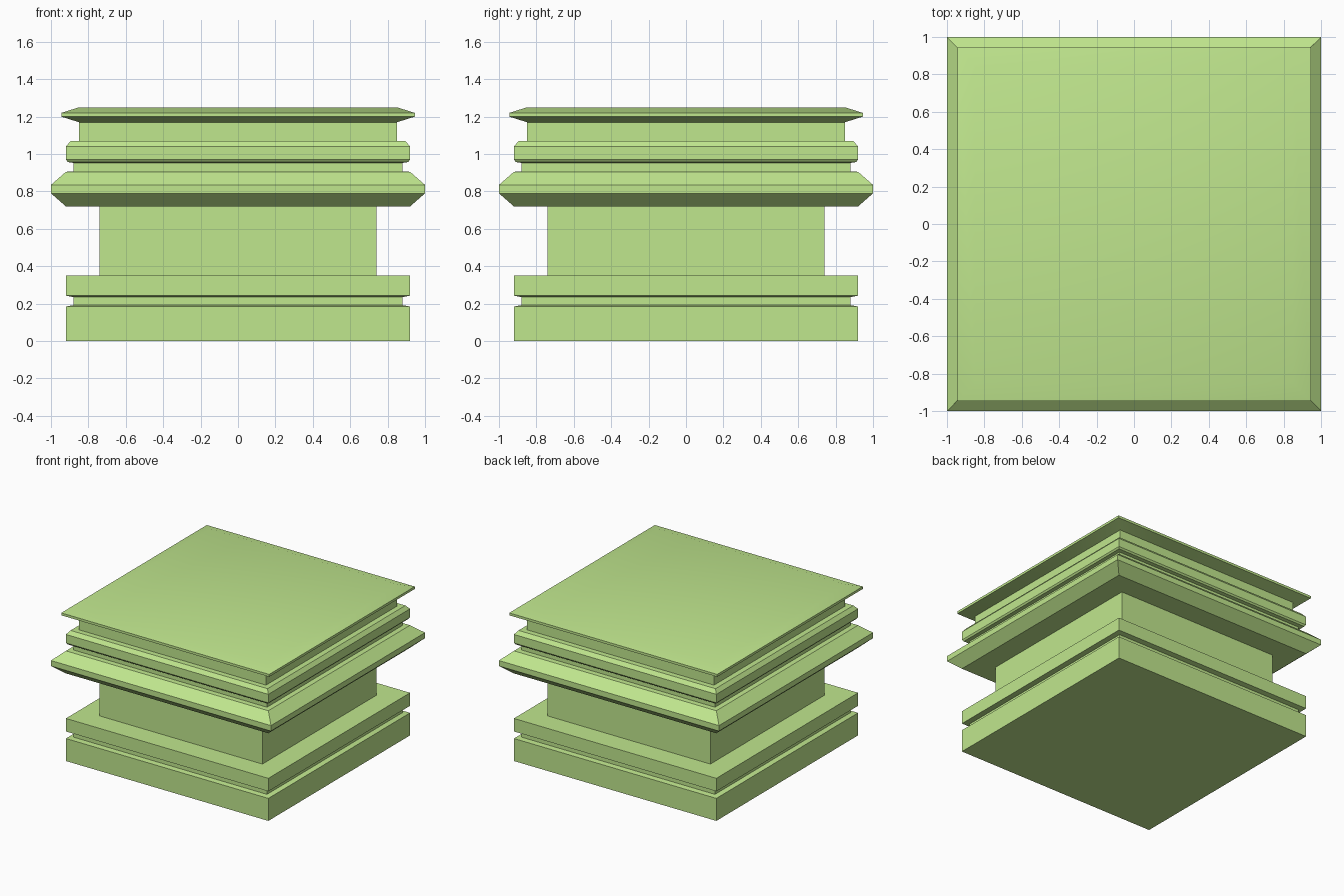
import bpy, bmesh, math

if "Cube" in bpy.data.objects:
    bpy.data.objects.remove(bpy.data.objects["Cube"])

# Half-width and height of each square ring, bottom to top
profile = [
    # plinth and lower groove
    (0.92, 0.0), (0.92, 0.185), (0.88, 0.192), (0.88, 0.235),
    # base slab
    (0.92, 0.243), (0.92, 0.35),
    # shaft
    (0.74, 0.35), (0.74, 0.72),
    # wide bevelled moulding
    (0.92, 0.72), (1.0, 0.79), (1.0, 0.835), (0.92, 0.905),
    # upper groove
    (0.88, 0.908), (0.88, 0.953),
    # rounded band
    (0.91, 0.957), (0.92, 0.97), (0.92, 1.04), (0.895, 1.07),
    # neck
    (0.85, 1.07), (0.85, 1.17),
    # shallow cap
    (0.945, 1.20), (0.945, 1.22), (0.85, 1.25),
]
corners = [(-1, -1), (1, -1), (1, 1), (-1, 1)]

# Sweep the profile around a square
bm = bmesh.new()
rings = [[bm.verts.new((sx * r, sy * r, z)) for sx, sy in corners] for r, z in profile]
for lower, upper in zip(rings, rings[1:]):
    for i in range(4):
        j = (i + 1) % 4
        bm.faces.new((lower[i], lower[j], upper[j], upper[i]))
bm.faces.new(rings[0][::-1])
bm.faces.new(rings[-1])
bmesh.ops.recalc_face_normals(bm, faces=bm.faces[:])

mesh = bpy.data.meshes.new("pedestal")
bm.to_mesh(mesh)
bm.free()
pedestal = bpy.data.objects.new("pedestal", mesh)
bpy.context.collection.objects.link(pedestal)

# Light green finish
green = bpy.data.materials.new("light_green")
green.diffuse_color = (0.53, 0.80, 0.27, 1)
green.use_nodes = True
green.node_tree.nodes["Principled BSDF"].inputs["Base Color"].default_value = green.diffuse_color
mesh.materials.append(green)

# Soft shading on shallow angles, crisp mouldings elsewhere
bpy.context.view_layer.objects.active = pedestal
pedestal.select_set(True)
bpy.ops.object.shade_smooth_by_angle(angle=math.radians(30))
